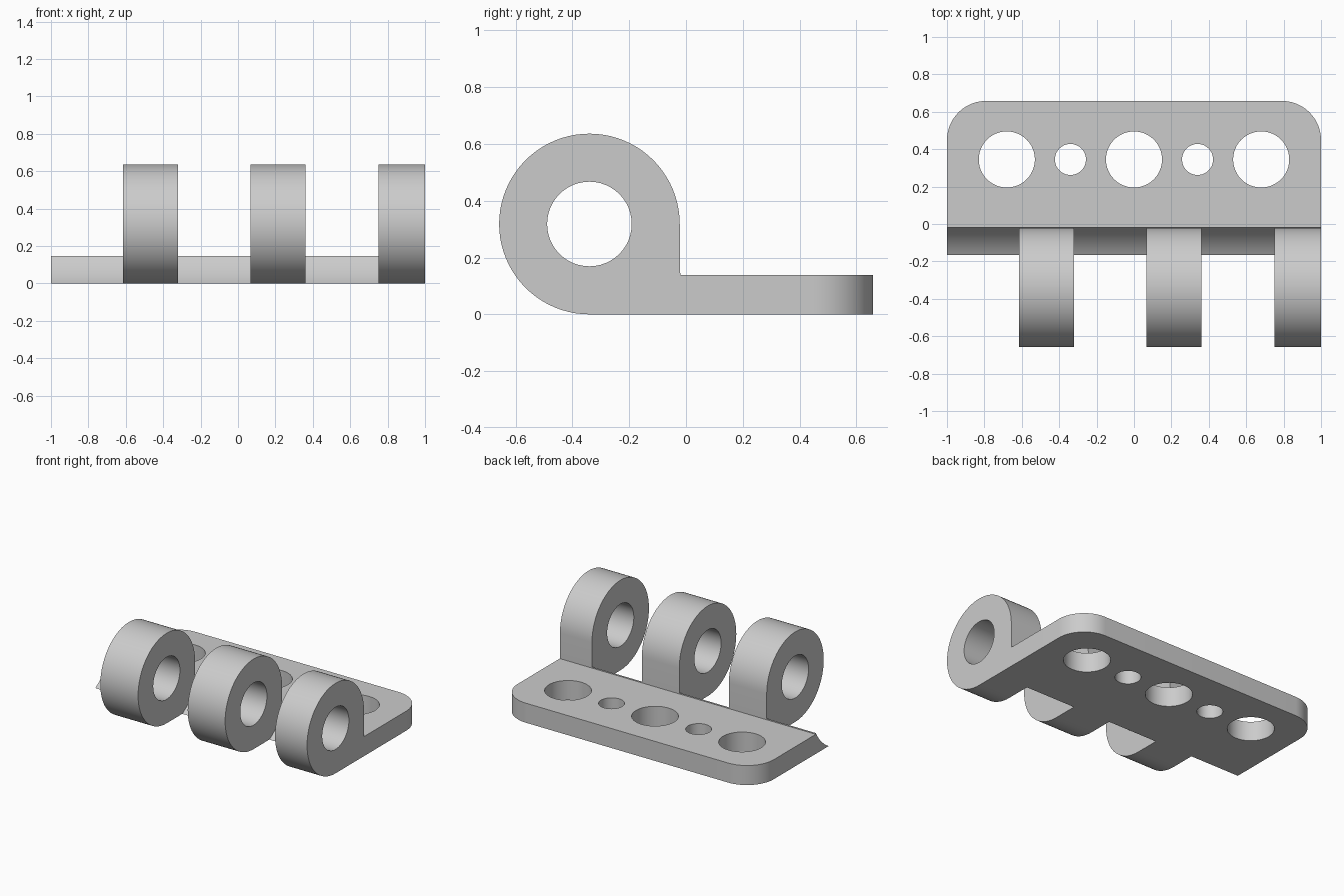
import bpy
import bmesh
from math import sin, cos, asin, sqrt, pi, radians
from mathutils import Vector

if "Cube" in bpy.data.objects:
    bpy.data.objects.remove(bpy.data.objects["Cube"], do_unlink=True)

grey = bpy.data.materials.new("plain_grey")
grey.use_nodes = True
grey.diffuse_color = (0.6, 0.6, 0.6, 1)
grey.node_tree.nodes["Principled BSDF"].inputs["Base Color"].default_value = (0.6, 0.6, 0.6, 1)

# Main dimensions
PIN_Y, PIN_Z = -0.34, 0.318
BARREL_R, BORE_R, CLEAR_R = 0.318, 0.149, 0.363
BACK, TOP, LIP = 0.658, 0.138, 0.147
CORNER = 0.21


def arc(cx, cy, r, start, end, steps):
    return [(cx + r * cos(start + (end - start) * i / steps),
             cy + r * sin(start + (end - start) * i / steps)) for i in range(steps + 1)]


def prism(name, points, lo, hi, axis):
    """Extrude a closed outline along x (outline in y, z) or z (outline in x, y)."""
    bm = bmesh.new()
    place = (lambda p: (lo, *p)) if axis == "x" else (lambda p: (*p, lo))
    face = bm.faces.new([bm.verts.new(place(p)) for p in points])
    grown = bmesh.ops.extrude_face_region(bm, geom=[face])["geom"]
    move = Vector((hi - lo, 0, 0)) if axis == "x" else Vector((0, 0, hi - lo))
    bmesh.ops.translate(bm, vec=move, verts=[v for v in grown if isinstance(v, bmesh.types.BMVert)])
    bmesh.ops.recalc_face_normals(bm, faces=bm.faces)
    mesh = bpy.data.meshes.new(name)
    bm.to_mesh(mesh)
    bm.free()
    mesh.materials.append(grey)
    obj = bpy.data.objects.new(name, mesh)
    bpy.context.collection.objects.link(obj)
    return obj


def combine(target, other, operation):
    mod = target.modifiers.new(operation.lower(), "BOOLEAN")
    mod.operation, mod.solver, mod.object = operation, "EXACT", other
    bpy.context.view_layer.objects.active = target
    bpy.ops.object.modifier_apply(modifier=mod.name)
    bpy.data.objects.remove(other, do_unlink=True)


# Leaf: side profile with a thin lip and a concave front edge
low = -asin(PIN_Z / CLEAR_R)
high = -asin((PIN_Z - LIP) / CLEAR_R)
front_edge = arc(PIN_Y, PIN_Z, CLEAR_R, low, high, 16)
lip_y = front_edge[-1][0]
leaf = prism("hinge_leaf", front_edge + [(lip_y, TOP), (BACK, TOP), (BACK, 0)], -1, 1, "x")

# Rounded back corners
for side in (-1, 1):
    curve = arc(1 - CORNER, BACK - CORNER, CORNER, 0, pi / 2, 20)
    outline = [(1.1, BACK - CORNER)] + curve + [(1 - CORNER, BACK + 0.1), (1.1, BACK + 0.1)]
    cutter = prism("corner_cutter", [(side * x, y) for x, y in outline], -0.1, 0.3, "z")
    combine(leaf, cutter, "DIFFERENCE")

# Large and small screw holes
for x, r in ((-0.68, 0.15), (-0.34, 0.083), (0, 0.15), (0.34, 0.083), (0.68, 0.15)):
    circle = arc(x, 0.345, r, 0, 2 * pi, 48)[:-1]
    combine(leaf, prism("hole_cutter", circle, -0.1, 0.3, "z"), "DIFFERENCE")

# Knuckles: round barrel with a square heel, bored for the pin
for lo, hi in ((-0.615, -0.32), (0.068, 0.36), (0.75, 1)):
    barrel = arc(PIN_Y, PIN_Z, BARREL_R, 0, 1.5 * pi, 60)
    heel = [(0.1, 0), (0.1, TOP), (PIN_Y + BARREL_R, TOP)]
    knuckle = prism("knuckle", barrel + heel, lo, hi, "x")
    bore = arc(PIN_Y, PIN_Z, BORE_R, 0, 2 * pi, 48)[:-1]
    combine(knuckle, prism("bore_cutter", bore, lo - 0.1, hi + 0.1, "x"), "DIFFERENCE")
    combine(leaf, knuckle, "UNION")

# Smooth curved faces, crisp edges
bpy.ops.object.select_all(action="DESELECT")
leaf.select_set(True)
bpy.context.view_layer.objects.active = leaf
bpy.ops.object.shade_smooth_by_angle(angle=radians(25))
